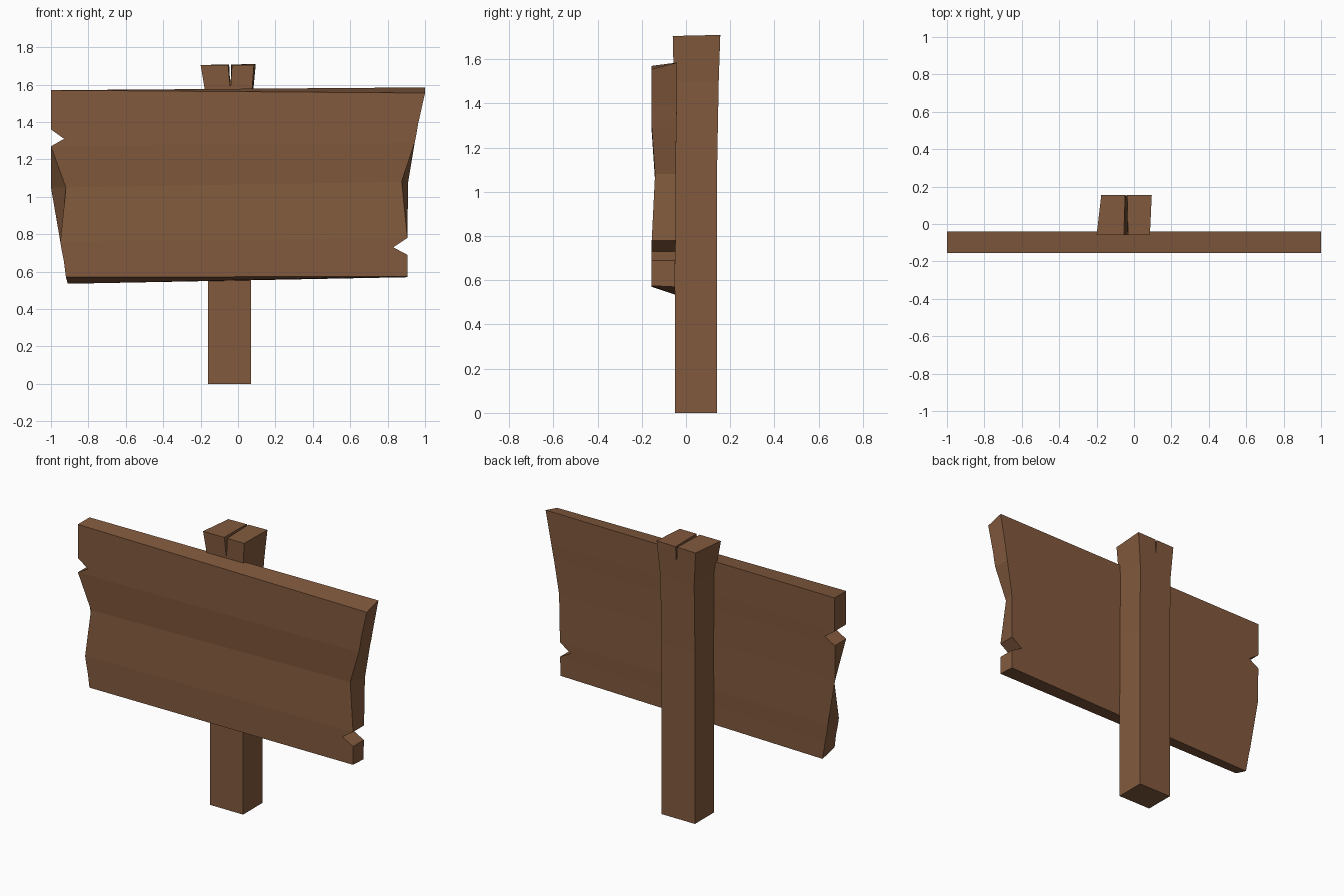
import bpy
import bmesh

# Remove the default object
default_cube = bpy.data.objects.get("Cube")
if default_cube:
    bpy.data.objects.remove(default_cube, do_unlink=True)


def make_material(name, color):
    material = bpy.data.materials.new(name)
    material.use_nodes = True
    material.diffuse_color = color
    shader = next(n for n in material.node_tree.nodes if n.type == 'BSDF_PRINCIPLED')
    shader.inputs["Base Color"].default_value = color
    shader.inputs["Roughness"].default_value = 0.9
    return material


def loft(name, rings, material):
    """Skin a stack of four-cornered rings, capped at both ends."""
    bm = bmesh.new()
    stack = [[bm.verts.new(corner) for corner in ring] for ring in rings]
    for lower, upper in zip(stack, stack[1:]):
        for i in range(len(lower)):
            j = (i + 1) % len(lower)
            bm.faces.new((lower[i], lower[j], upper[j], upper[i]))
    bm.faces.new(reversed(stack[0]))
    bm.faces.new(stack[-1])
    bmesh.ops.recalc_face_normals(bm, faces=bm.faces[:])
    mesh = bpy.data.meshes.new(name)
    bm.to_mesh(mesh)
    bm.free()
    mesh.materials.append(material)
    obj = bpy.data.objects.new(name, mesh)
    bpy.context.collection.objects.link(obj)
    return obj


def ring_from_edges(left, right, y_front, y_back):
    """Each edge is (front x, back x, front z, back z)."""
    return [(left[0], y_front, left[2]), (right[0], y_front, right[2]),
            (right[1], y_back, right[3]), (left[1], y_back, left[3])]


wood = make_material("brown wood", (0.225, 0.102, 0.047, 1.0))

# Sign board: chipped ends with a shallow hollow across the front
left_edge = [
    (-.92, -.91, .57, .535),
    (-.93, -.93, .65, .65),
    (-.94, -.94, .7, .7),
    (-.95, -.95, .76, .76),
    (-.92, -1, 1.05, 1.05),
    (-1, -1, 1.27, 1.27),
    (-.93, -.93, 1.31, 1.31),
    (-1, -1, 1.36, 1.36),
    (-1, -1, 1.57, 1.57),
]
right_edge = [
    (.905, .905, .575, .57),
    (.905, .905, .69, .69),
    (.83, .83, .73, .73),
    (.905, .905, .78, .78),
    (.875, .91, 1.08, 1.08),
    (.945, .945, 1.29, 1.29),
    (.953, .953, 1.33, 1.33),
    (.963, .963, 1.39, 1.39),
    (1, 1, 1.555, 1.585),
]
hollow_row = 4
board_rings = []
for row, (left, right) in enumerate(zip(left_edge, right_edge)):
    y_front = -.14 if row == hollow_row else -.155
    y_back = -.05 + .01 * row / (len(left_edge) - 1)
    board_rings.append(ring_from_edges(left, right, y_front, y_back))
loft("sign_board", board_rings, wood)

# Post: square, flaring at the top
post_rings = [
    ring_from_edges((-.16, -.16, 0, 0), (.07, .07, 0, 0), -.05, .14),
    ring_from_edges((-.16, -.16, 1.07, 1.07), (.07, .07, 1.07, 1.07), -.05, .14),
    ring_from_edges((-.165, -.16, 1.5, 1.5), (.07, .075, 1.5, 1.5), -.055, .148),
    ring_from_edges((-.2, -.175, 1.705, 1.705), (.085, .095, 1.705, 1.71), -.06, .155),
]
post = loft("post", post_rings, wood)

# Split in the top of the post, cut with a wedge
wedge = loft("split_cutter", [
    ring_from_edges((-.042, -.042, 1.585, 1.63), (-.039, -.039, 1.585, 1.63), -.1, .2),
    ring_from_edges((-.058, -.048, 1.75, 1.75), (-.028, -.035, 1.75, 1.75), -.1, .2),
], wood)
wedge.hide_render = True
split = post.modifiers.new("split", 'BOOLEAN')
split.operation = 'DIFFERENCE'
split.solver = 'EXACT'
split.object = wedge
bpy.context.view_layer.objects.active = post
bpy.ops.object.modifier_apply(modifier=split.name)
bpy.data.objects.remove(wedge, do_unlink=True)
